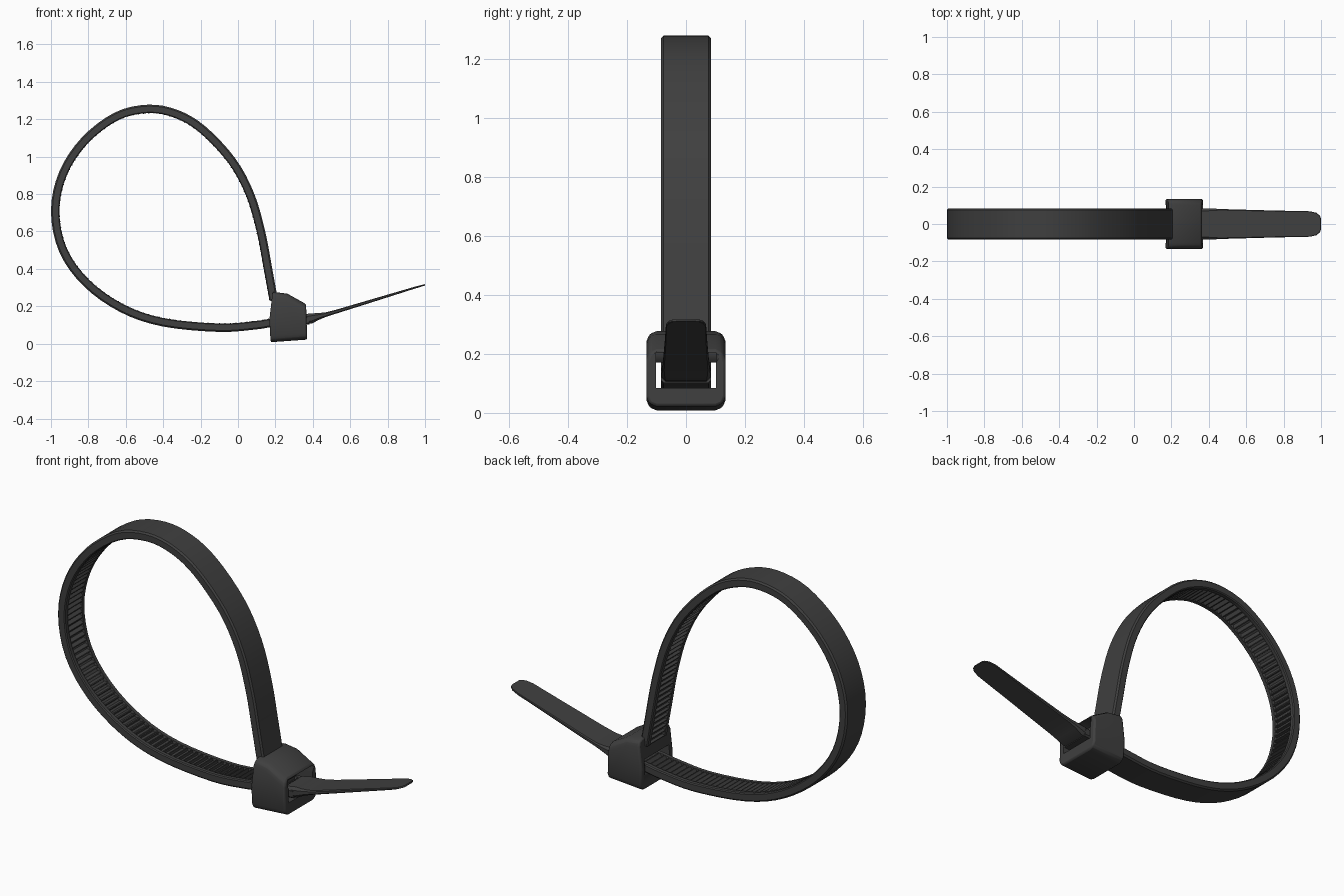
import bpy, bmesh, math
from mathutils import Vector

if "Cube" in bpy.data.objects:
    bpy.data.objects.remove(bpy.data.objects["Cube"])

nylon = bpy.data.materials.new("black_nylon")
nylon.use_nodes = True
colour = (0.05, 0.05, 0.05, 1)
nylon.diffuse_color = colour
nylon.node_tree.nodes["Principled BSDF"].inputs["Base Color"].default_value = colour


def finish(name, bm, angle=30):
    bmesh.ops.recalc_face_normals(bm, faces=bm.faces)
    mesh = bpy.data.meshes.new(name)
    bm.to_mesh(mesh)
    bm.free()
    ob = bpy.data.objects.new(name, mesh)
    bpy.context.collection.objects.link(ob)
    mesh.materials.append(nylon)
    bpy.ops.object.select_all(action='DESELECT')
    ob.select_set(True)
    bpy.context.view_layer.objects.active = ob
    bpy.ops.object.shade_smooth_by_angle(angle=math.radians(angle))
    return ob


def smooth_path(pts, steps):
    """Catmull-Rom curve through x,z points."""
    p = [Vector(q) for q in pts]
    p = [2 * p[0] - p[1]] + p + [2 * p[-1] - p[-2]]
    out = []
    for i in range(1, len(p) - 2):
        a, b, c, d = p[i - 1:i + 3]
        for k in range(steps):
            t = k / steps
            out.append(0.5 * (2 * b + (c - a) * t + (2 * a - 5 * b + 4 * c - d) * t ** 2
                              + (3 * b - a - 3 * c + d) * t ** 3))
    return out + [p[-2]]


def frame(path, i):
    """Tangent and inward normal in the x,z plane."""
    t = (path[min(i + 1, len(path) - 1)] - path[max(i - 1, 0)]).normalized()
    return t, Vector((-t.y, t.x))


def add_ring(bm, centre, normal, profile):
    return [bm.verts.new((centre.x + normal.x * h, y, centre.y + normal.y * h))
            for y, h in profile]


def skin(bm, rings):
    for a, b in zip(rings, rings[1:]):
        for i in range(len(a)):
            j = (i + 1) % len(a)
            bm.faces.new((a[i], a[j], b[j], b[i]))
    bm.faces.new(rings[0])
    bm.faces.new(rings[-1])


def mirrored(half):
    return half + [(-y, h) for y, h in reversed(half)]


# Strap loop with raised rims and a recessed inner channel
loop = smooth_path([(0.19, 0.235), (0.16, 0.4), (0.122, 0.6), (0.063, 0.8), (-0.035, 0.98),
                    (-0.19, 1.145), (-0.33, 1.228), (-0.48, 1.255), (-0.65, 1.215),
                    (-0.82, 1.085), (-0.935, 0.91), (-0.977, 0.71), (-0.935, 0.5),
                    (-0.81, 0.325), (-0.62, 0.19), (-0.4, 0.115), (-0.1, 0.086),
                    (0.1, 0.1), (0.2, 0.115), (0.38, 0.125)], 4)
section = mirrored([(0.076, -0.023), (0.084, -0.015), (0.084, 0.017), (0.079, 0.022),
                    (0.06, 0.022), (0.057, 0.008)])
bm = bmesh.new()
skin(bm, [add_ring(bm, c, frame(loop, i)[1], section) for i, c in enumerate(loop)])
finish("strap_loop", bm)

# Ratchet teeth: wedge bars spaced evenly along the channel
bm = bmesh.new()
pitch, travelled = 0.03, 0.0
for i in range(len(loop) - 1):
    seg = loop[i + 1] - loop[i]
    t = seg.normalized()
    n = Vector((-t.y, t.x))
    while travelled < seg.length:
        c = loop[i] + t * travelled
        rings = []
        for y in (-0.058, 0.058):
            pts = [c + t * u + n * h for u, h in
                   ((-0.011, 0.006), (0.009, 0.006), (0.009, 0.024), (0.004, 0.024))]
            rings.append([bm.verts.new((q.x, y, q.y)) for q in pts])
        skin(bm, rings)
        travelled += pitch
    travelled -= seg.length
finish("ratchet_teeth", bm)

# Thin tapering tail: x, z, half width, thickness
bm = bmesh.new()
stations = [(0.33, 0.126, 0.08, 0.05), (0.39, 0.135, 0.083, 0.055), (0.43, 0.146, 0.082, 0.036),
            (0.47, 0.156, 0.08, 0.024), (0.53, 0.173, 0.078, 0.02), (0.75, 0.24, 0.072, 0.015),
            (0.94, 0.298, 0.068, 0.01), (0.975, 0.308, 0.06, 0.009),
            (0.993, 0.313, 0.045, 0.008), (0.999, 0.315, 0.03, 0.008)]
path = [Vector(s[:2]) for s in stations]
rings = []
for i, (x, z, w, th) in enumerate(stations):
    edge = th * 0.25
    half = [(w - edge, -th / 2), (w, -edge), (w, edge), (w - edge, th / 2)]
    rings.append(add_ring(bm, path[i], frame(path, i)[1], mirrored(half)))
skin(bm, rings)
finish("tail", bm)

# Locking head: side outline pulled across, with wide chamfers along its length
bm = bmesh.new()
outline = [(0.174, 0.008), (0.37, 0.022), (0.364, 0.212), (0.265, 0.267), (0.185, 0.278),
           (0.168, 0.13)]
skin(bm, [[bm.verts.new((x, y, z)) for x, z in outline] for y in (-0.134, 0.134)])


def runs_lengthwise(e):
    d = e.verts[1].co - e.verts[0].co
    return abs(d.y) < 0.001 and abs(d.x) > abs(d.z)


bmesh.ops.recalc_face_normals(bm, faces=bm.faces)
bmesh.ops.bevel(bm, geom=[e for e in bm.edges if runs_lengthwise(e)], offset=0.034,
                segments=2, profile=0.5, affect='EDGES')
head = finish("locking_head", bm)
bevel = head.modifiers.new("soft_edges", 'BEVEL')
bevel.width = 0.009
bevel.segments = 2
bevel.limit_method = 'ANGLE'
bevel.angle_limit = math.radians(40)


def box(name, lo, hi):
    bm = bmesh.new()
    bmesh.ops.create_cube(bm, size=1)
    for v in bm.verts:
        v.co = [a + (b - a) * (c + 0.5) for a, b, c in zip(lo, hi, v.co)]
    return finish(name, bm)


# Slot through the head, taller on the exit side
for lo, hi in (((0.1, -0.102, 0.085), (0.5, 0.102, 0.17)),
               ((0.22, -0.102, 0.085), (0.5, 0.102, 0.205))):
    cutter = box("slot_cutter", lo, hi)
    cutter.hide_render = True
    cut = head.modifiers.new("slot", 'BOOLEAN')
    cut.operation = 'DIFFERENCE'
    cut.solver = 'EXACT'
    cut.object = cutter
    bpy.context.view_layer.objects.active = head
    for m in [m.name for m in head.modifiers]:
        bpy.ops.object.modifier_apply(modifier=m)
    bpy.data.objects.remove(cutter)

# Pawl that grips the teeth
box("locking_pawl", (0.225, -0.06, 0.15), (0.3, 0.06, 0.215))
